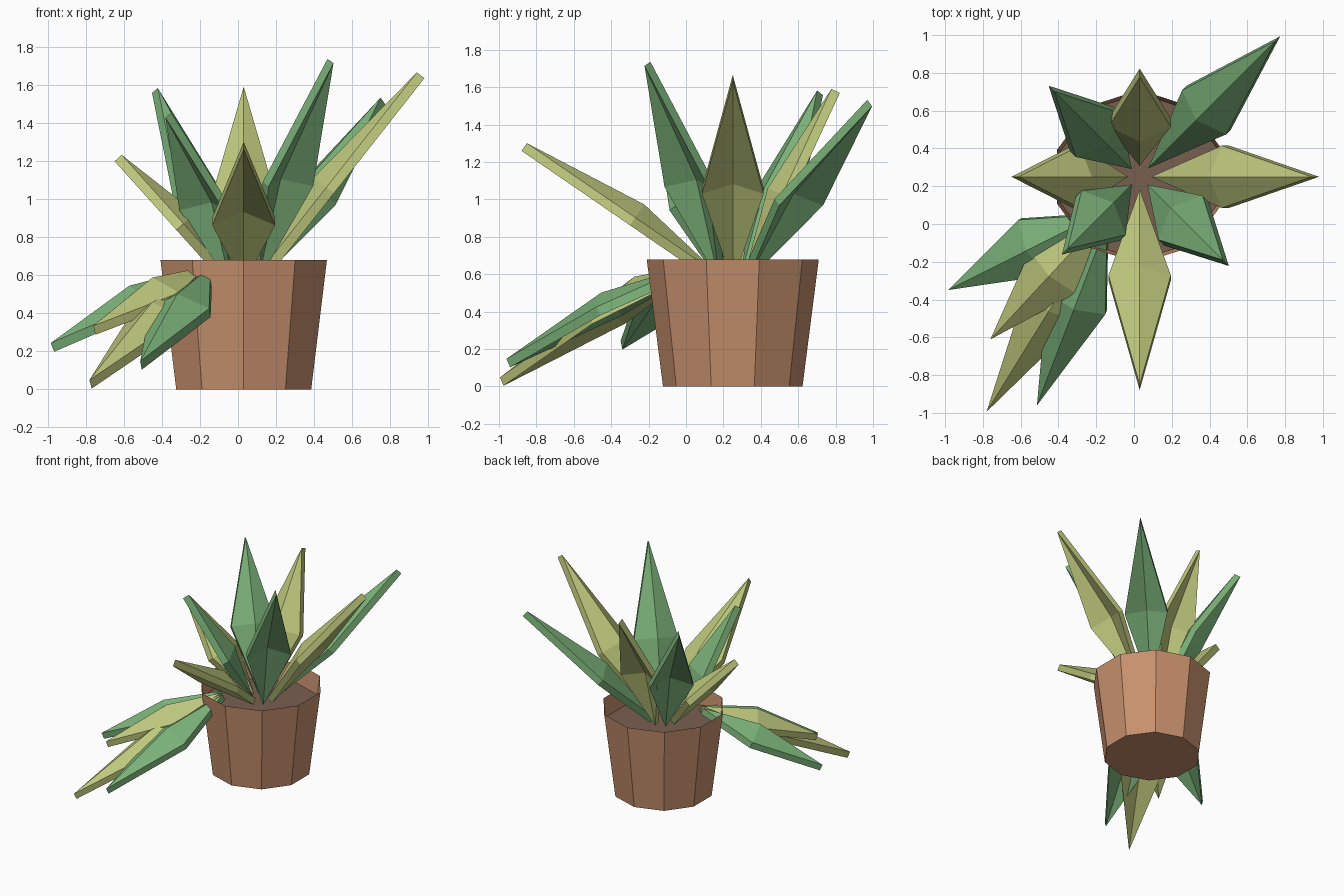
import bpy, bmesh, math
from mathutils import Vector

if "Cube" in bpy.data.objects:
    bpy.data.objects.remove(bpy.data.objects["Cube"])


def material(name, rgb):
    m = bpy.data.materials.new(name)
    m.diffuse_color = (*rgb, 1)
    m.use_nodes = True
    m.node_tree.nodes["Principled BSDF"].inputs["Base Color"].default_value = m.diffuse_color
    return m


GREEN = material("leaf green", (0.195, 0.434, 0.188))
OLIVE = material("leaf olive", (0.515, 0.578, 0.205))
CLAY = material("clay", (0.578, 0.283, 0.156))
SOIL = material("soil", (0.19, 0.115, 0.078))


def finish(name, bm, mat):
    me = bpy.data.meshes.new(name)
    bm.to_mesh(me)
    bm.free()
    me.materials.append(mat)
    ob = bpy.data.objects.new(name, me)
    bpy.context.collection.objects.link(ob)
    return ob


PX, PY = 0.03, 0.25          # pot centre
TOP, BOTTOM_R, TOP_R = 0.68, 0.373, 0.46
SIDES = 10


def ring(bm, r, z):
    return [bm.verts.new((PX + r * math.cos(math.pi / 2 + 2 * math.pi * i / SIDES),
                          PY + r * math.sin(math.pi / 2 + 2 * math.pi * i / SIDES), z))
            for i in range(SIDES)]


def radius_at(z):
    return BOTTOM_R + (TOP_R - BOTTOM_R) * z / TOP


# Pot: open thin-walled ten-sided taper
bm = bmesh.new()
low, high = ring(bm, BOTTOM_R, 0), ring(bm, TOP_R, TOP)
bm.faces.new(low[::-1])
for i in range(SIDES):
    j = (i + 1) % SIDES
    bm.faces.new((low[i], low[j], high[j], high[i]))
finish("pot", bm, CLAY)

# Soil disc inside the pot
bm = bmesh.new()
bm.faces.new(ring(bm, radius_at(0.53), 0.53))
finish("soil", bm, SOIL)


def leaf(name, base, tip, mat, half_width=0.165, ridge=0.085, thick=0.05):
    """Kite outline with a raised centre ridge, given an even thickness."""
    base, tip = Vector(base), Vector(tip)
    along = (tip - base).normalized()
    side = along.cross(Vector((0, 0, 1))).normalized()
    normal = side.cross(along)
    mid = base.lerp(tip, 0.44)
    pts = [base, mid + side * half_width, tip, mid - side * half_width,
           mid + normal * ridge]
    bm = bmesh.new()
    up = [bm.verts.new(p + normal * thick / 2) for p in pts]
    dn = [bm.verts.new(p - normal * thick / 2) for p in pts]
    for i in range(4):
        j = (i + 1) % 4
        bm.faces.new((up[i], up[j], up[4]))
        bm.faces.new((dn[j], dn[i], dn[4]))
        bm.faces.new((dn[i], dn[j], up[j], up[i]))
    bmesh.ops.recalc_face_normals(bm, faces=bm.faces[:])
    finish(name, bm, mat)


# Upright rosette: (reach, tip height) every 45 degrees from +x
upright = [(0.93, 1.65), (1.035, 1.515), (0.55, 1.58), (0.66, 1.57),
           (0.66, 1.215), (0.56, 1.44), (1.115, 1.28), (0.645, 1.725)]
for k, (reach, z) in enumerate(upright):
    a = math.radians(45 * k)
    c, s = math.cos(a), math.sin(a)
    leaf(f"upright_leaf_{k + 1}", (PX + 0.08 * c, PY + 0.08 * s, 0.57),
         (PX + reach * c, PY + reach * s, z), GREEN if k % 2 else OLIVE)

# Drooping leaves hanging over the front left of the rim
droop = [((-0.975, -0.345, 0.22), GREEN), ((-0.755, -0.605, 0.31), OLIVE),
         ((-0.775, -0.985, 0.026), OLIVE), ((-0.51, -0.95, 0.125), GREEN)]
root = Vector((-0.11, 0.09, 0.62))
for k, (tip, mat) in enumerate(droop):
    out = (Vector(tip) - root)
    out.z = 0
    leaf(f"drooping_leaf_{k + 1}", root + out.normalized() * 0.08, tip, mat)
